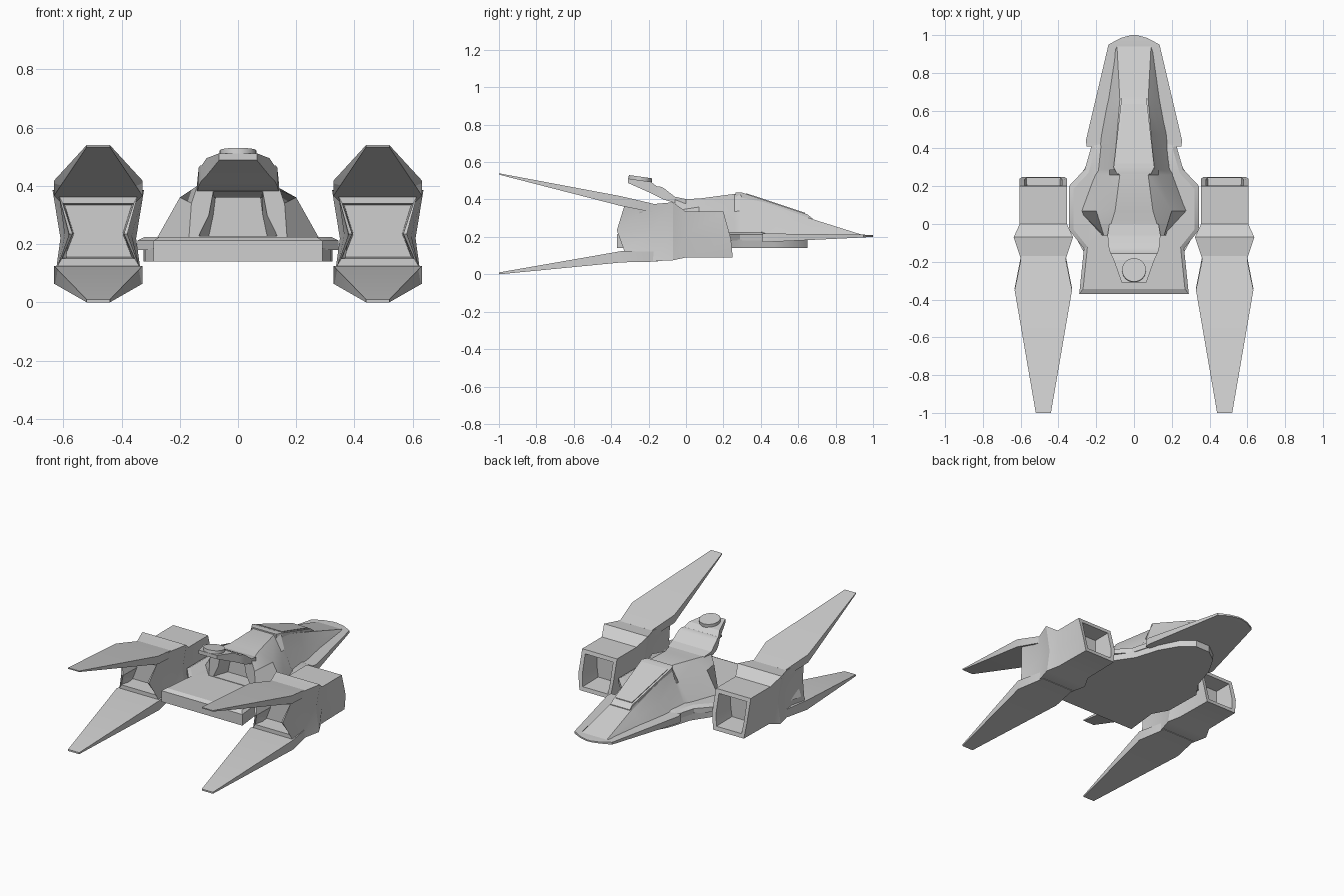
import bpy, bmesh, math

old = bpy.data.objects.get("Cube")
if old:
    bpy.data.objects.remove(old, do_unlink=True)

# One plain hull colour
grey = bpy.data.materials.new("hull_grey")
grey.use_nodes = True
colour = (0.62, 0.62, 0.62, 1)
grey.diffuse_color = colour
grey.node_tree.nodes["Principled BSDF"].inputs["Base Color"].default_value = colour


def finish(obj):
    obj.data.materials.append(grey)
    bpy.ops.object.select_all(action='DESELECT')
    obj.select_set(True)
    bpy.context.view_layer.objects.active = obj
    bpy.ops.object.shade_smooth_by_angle(angle=math.radians(25))
    return obj


def loft(name, rings, x=0):
    """Skin a list of equal-length point rings and cap both ends."""
    bm = bmesh.new()
    loops = [[bm.verts.new(p) for p in ring] for ring in rings]
    n = len(loops[0])
    for a, b in zip(loops, loops[1:]):
        for i in range(n):
            j = (i + 1) % n
            bm.faces.new((a[i], a[j], b[j], b[i]))
    bm.faces.new(loops[0])
    bm.faces.new(loops[-1])
    bmesh.ops.recalc_face_normals(bm, faces=bm.faces)
    mesh = bpy.data.meshes.new(name)
    bm.to_mesh(mesh)
    bm.free()
    obj = bpy.data.objects.new(name, mesh)
    obj.location.x = x
    bpy.context.collection.objects.link(obj)
    return finish(obj)


def mirrored(half):
    return half + [(-px, py, pz) for px, py, pz in reversed(half)]


def blade(name, sections, x=0):
    """Rectangular sections: y, half width, top z, bottom z."""
    return loft(name, [mirrored([(w, y, zt), (w, y, zb)])
                       for y, w, zt, zb in sections], x)


def pod_ring(ys, top, mid, low):
    return mirrored([(w, y, z) for y, (w, z) in zip(ys, (top, mid, low))])


def slab(name, outline, levels):
    """Plan outline stacked at several levels: z, scale."""
    return loft(name, [mirrored([(px * s, py * s, z) for px, py in outline])
                       for z, s in levels])


# Engine pods: recessed intake in front, pinched hull, recessed hourglass exhaust
pod = [
    pod_ring((.10, .10, .10), (.09, .30), (.09, .20), (.08, .125)),
    pod_ring((.205, .235, .245), (.10, .31), (.10, .19), (.09, .115)),
    pod_ring((.20, .24, .25), (.125, .335), (.125, .19), (.11, .09)),
    pod_ring((0, 0, 0), (.125, .335), (.125, .21), (.115, .09)),
    pod_ring((-.07, -.07, -.07), (.157, .385), (.13, .22), (.15, .075)),
    pod_ring((-.18, -.18, -.18), (.12, .375), (.115, .23), (.12, .07)),
    pod_ring((-.33, -.37, -.33), (.135, .365), (.1, .235), (.14, .125)),
    pod_ring((-.33, -.368, -.33), (.122, .34), (.088, .235), (.125, .15)),
    pod_ring((-.23, -.23, -.23), (.115, .335), (.084, .235), (.115, .155)),
]
for side, x in (("left", .48), ("right", -.48)):
    loft(side + "_engine_pod", pod, x)
    blade(side + "_upper_fin", [(-.17, .115, .376, .33), (-.35, .152, .418, .366),
                                (-1, .04, .54, .533)], x)
    blade(side + "_lower_fin", [(-.15, .115, .12, .068), (-.34, .152, .125, .064),
                                (-1, .04, .01, 0)], x)

# Body slabs
slab("lower_slab", [(.29, -.37), (.265, -.15), (.32, -.05), (.325, .2), (.25, .31),
                    (.2, .47), (.13, .59), (.05, .65)],
     [(.14, 1), (.186, 1)])
slab("upper_slab", [(.29, -.37), (.265, -.13), (.345, -.03), (.345, .2), (.26, .29),
                    (.22, .43), (.1, .46)],
     [(.18, 1), (.212, 1), (.225, .93)])

# Flat nose plate
blade("nose_plate", [(.41, .25, .219, .172), (.44, .255, .218, .173),
                     (.95, .135, .212, .197), (.985, .07, .21, .2), (1, .015, .209, .2)])

# Fuselage: y, base z, base half width, shoulder, top; ends in a rear alcove
fuselage = [
    (.94, .2, .1, (.098, .208), (.09, .212)),
    (.66, .2, .145, (.11, .25), (.075, .30)),
    (.48, .2, .18, (.135, .28), (.09, .365)),
    (.29, .2, .2, (.13, .34), (.105, .425)),
    (.26, .2, .22, (.13, .335), (.075, .43)),
    (.07, .2, .29, (.2, .36), (.1, .405)),
    (-.06, .2, .17, (.16, .34), (.14, .40)),
    (-.06, .228, .135, (.1, .30), (.085, .38)),
    (.04, .228, .1, (.085, .30), (.075, .38)),
]
loft("fuselage", [mirrored([(t[0], y, t[1]), (m[0], y, m[1]), (b, y, zb)])
                  for y, zb, b, m, t in fuselage])

# Cockpit canopy with a thin raised window plate
blade("canopy", [(.675, .07, .30, .28), (.65, .068, .32, .28),
                 (.3, .108, .437, .38), (.265, .09, .437, .38)])
blade("canopy_window", [(.635, .057, .33, .32), (.32, .092, .434, .425)])

# Stepped rear neck carrying a round sensor
blade("sensor_neck", [(0, .13, .402, .36), (-.06, .14, .415, .382),
                      (-.12, .135, .462, .40), (-.14, .13, .47, .41),
                      (-.155, .125, .47, .418), (-.19, .108, .495, .435),
                      (-.31, .065, .512, .488)])
bpy.ops.mesh.primitive_cylinder_add(vertices=32, radius=.063, depth=.03,
                                    location=(0, -.245, .507), rotation=(-.14, 0, 0))
sensor = bpy.context.object
sensor.name = "sensor_disc"
finish(sensor)
